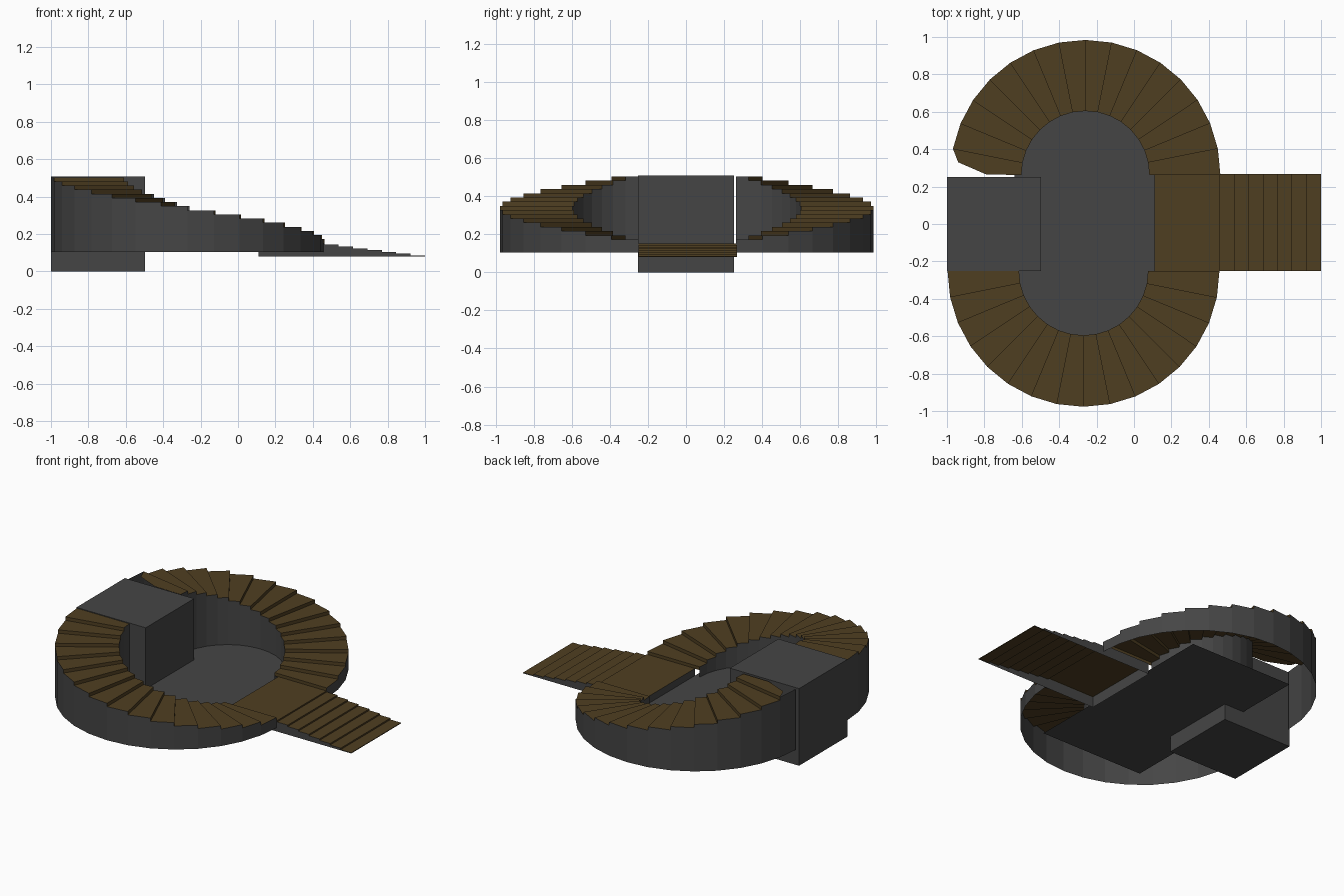
import bpy, math

if "Cube" in bpy.data.objects:
    bpy.data.objects.remove(bpy.data.objects["Cube"])

def material(name, col):
    m = bpy.data.materials.new(name)
    m.diffuse_color = (*col, 1)
    m.use_nodes = True
    m.node_tree.nodes["Principled BSDF"].inputs["Base Color"].default_value = m.diffuse_color
    return m

BROWN = material("tread brown", (0.078, 0.049, 0.0155))
GREY = material("dark grey", (0.06, 0.06, 0.06))


def build(name, faces):
    """faces: list of (corner points, material index) with 0 brown, 1 grey"""
    verts, polys, mats = [], [], []
    for pts, m in faces:
        polys.append(list(range(len(verts), len(verts) + len(pts))))
        verts += pts
        mats.append(m)
    me = bpy.data.meshes.new(name)
    me.from_pydata(verts, [], polys)
    me.materials.append(BROWN)
    me.materials.append(GREY)
    for p, m in zip(me.polygons, mats):
        p.material_index = m
    ob = bpy.data.objects.new(name, me)
    bpy.context.collection.objects.link(ob)
    return ob


def wall(a, b, z0, z1):
    return [(*a, z0), (*b, z0), (*b, z1), (*a, z1)]


def curved_flight(name, cx, side, cy, r_in, r_out, clipped=False):
    """half-ring of open-bottomed steps climbing from the lower landing"""
    n, z0, low, high = 16, 0.105, 0.15, 0.503
    rise = (high - low) / n

    def pt(r, i):
        t = math.pi * i / n
        return (cx + r * math.cos(t), side * (cy + r * math.sin(t)))

    faces = []
    for i in range(n):
        h = low + rise * (i + 1)
        a, b = pt(r_in, i), pt(r_out, i)
        c, d = pt(r_out, i + 1), pt(r_in, i + 1)
        ring = [a, b, c, d]
        if clipped and i == n - 1:   # top tread has a corner missing
            ring = [a, b, (-0.94, 0.33), (-0.79, 0.265), d]
        top = [(*p, h) for p in ring]
        riser = wall(a, b, h - rise, h)
        outer, inner = wall(b, c, z0, h), wall(d, a, z0, h)
        if side < 0:
            top.reverse()
            outer.reverse()
            inner.reverse()
            riser.reverse()
        faces += [(top, 0), (riser, 0), (outer, 1), (inner, 1)]
    build(name, faces)


curved_flight("front_curved_flight", -0.27, -1, 0.25, 0.345, 0.727)
curved_flight("back_curved_flight", -0.26, 1, 0.262, 0.342, 0.722, True)

# lower landing and straight steps: brown treads and risers, grey sides
y0, y1, zb = -0.25, 0.268, 0.08
edges = [0.11] + [0.46 + 0.54 * i / 7 for i in range(8)]
tops = [0.152] + [0.143 - 0.0097 * i for i in range(7)]
straight = [(wall((0.11, y1), (0.11, y0), zb, tops[0]), 1)]
for i, h in enumerate(tops):
    xa, xb = edges[i], edges[i + 1]
    nxt = tops[i + 1] if i < 7 else zb
    straight += [
        ([(xa, y0, h), (xb, y0, h), (xb, y1, h), (xa, y1, h)], 0),
        (wall((xb, y0), (xb, y1), nxt, h), 0),
        (wall((xa, y0), (xb, y0), zb, h), 1),
        (wall((xb, y1), (xa, y1), zb, h), 1)]
build("straight_flight", straight)

# floor inside the ring
build("courtyard_floor", [([(-0.64, -0.71, 0.105), (0.11, -0.71, 0.105),
                            (0.11, 0.68, 0.105), (-0.64, 0.68, 0.105)], 1)])

# upper landing block
bpy.ops.mesh.primitive_cube_add(size=1, location=(-0.748, 0, 0.254))
block = bpy.context.object
block.name = "upper_landing_block"
block.scale = (0.504, 0.504, 0.508)
block.data.materials.append(GREY)
